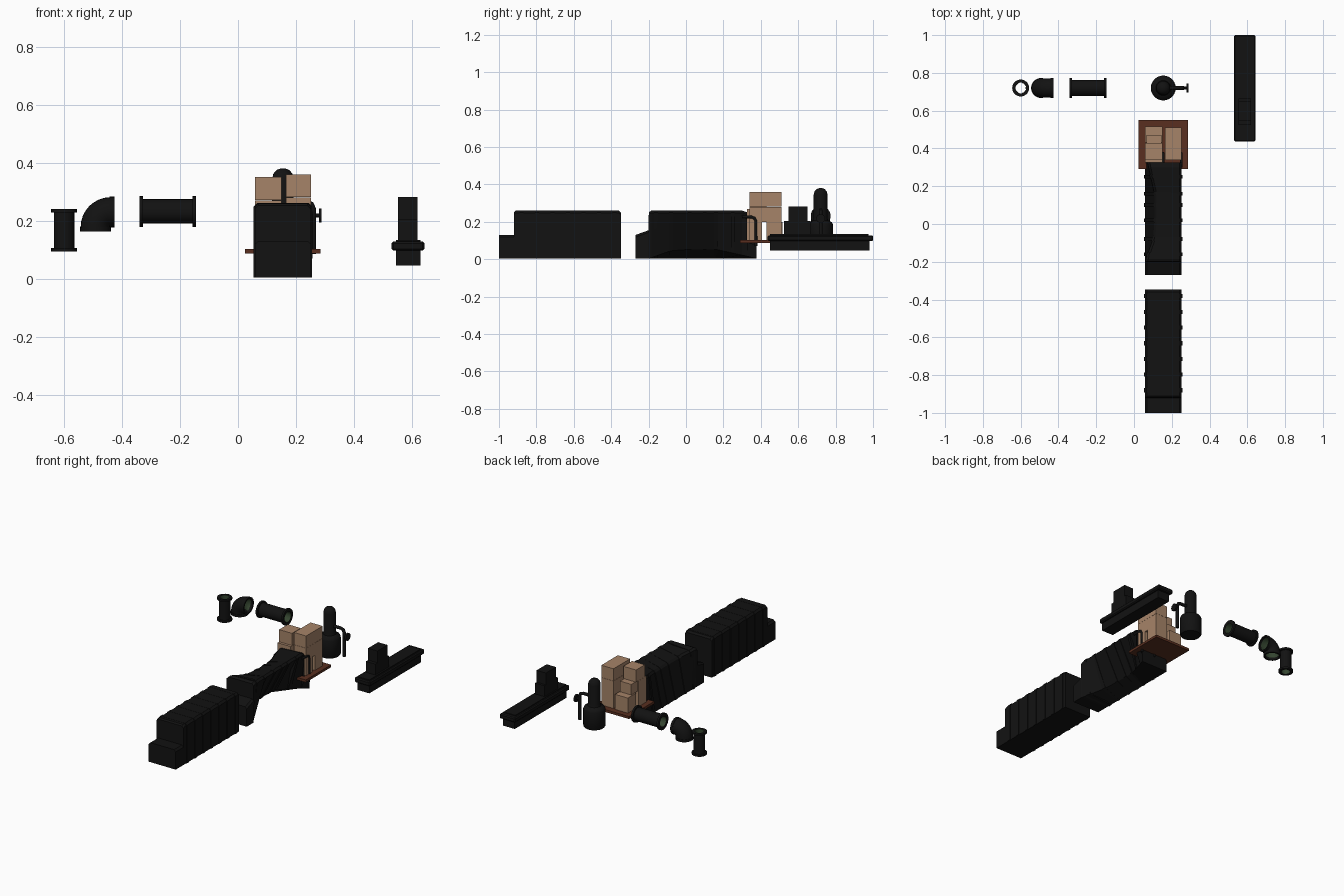
import bpy, bmesh, math
from mathutils import Vector

if "Cube" in bpy.data.objects:
    bpy.data.objects.remove(bpy.data.objects["Cube"])


def mat(name, col):
    m = bpy.data.materials.new(name)
    m.diffuse_color = (*col, 1)
    m.use_nodes = True
    m.node_tree.nodes["Principled BSDF"].inputs["Base Color"].default_value = m.diffuse_color
    return m


DARK = mat("dark_metal", (0.006, 0.006, 0.006))
GREEN = mat("pipe_inside", (0.035, 0.06, 0.03))
WOOD = mat("pallet_wood", (0.10, 0.028, 0.014))
CARD = mat("cardboard", (0.38, 0.23, 0.14))


def finish(name, bm, m, smooth=False):
    bmesh.ops.recalc_face_normals(bm, faces=bm.faces)
    me = bpy.data.meshes.new(name)
    bm.to_mesh(me)
    bm.free()
    me.materials.append(m)
    ob = bpy.data.objects.new(name, me)
    bpy.context.collection.objects.link(ob)
    if smooth:
        bpy.ops.object.select_all(action='DESELECT')
        ob.select_set(True)
        bpy.context.view_layer.objects.active = ob
        bpy.ops.object.shade_smooth_by_angle(angle=math.radians(40))
    return ob


def box(name, x, y, z, m=DARK, bevel=0):
    bm = bmesh.new()
    bmesh.ops.create_cube(bm, size=1)
    for v in bm.verts:
        v.co = Vector([(r[0] + r[1]) / 2 + c * (r[1] - r[0]) for r, c in zip((x, y, z), v.co)])
    if bevel:
        bmesh.ops.bevel(bm, geom=bm.edges[:], offset=bevel, segments=1, affect='EDGES')
    return finish(name, bm, m)


def skin(bm, rings, caps=True, closed=False):
    vs = [[bm.verts.new(p) for p in r] for r in rings]
    n = len(vs[0])
    for a, b in zip(vs, vs[1:] + (vs[:1] if closed else [])):
        for i in range(n):
            bm.faces.new((a[i], a[(i + 1) % n], b[(i + 1) % n], b[i]))
    if caps and not closed:
        bm.faces.new(vs[0])
        bm.faces.new(vs[-1])


def lathe(name, prof, origin, axis='Z', m=DARK, n=24, closed=False):
    # profile of (radius, height) turned about an axis
    bm = bmesh.new()
    rings = []
    for r, h in prof:
        ring = []
        for i in range(n):
            a = 2 * math.pi * i / n
            c, s = r * math.cos(a), r * math.sin(a)
            ring.append(Vector(origin) + Vector((c, s, h) if axis == 'Z' else (h, c, s)))
        rings.append(ring)
    skin(bm, rings, closed=closed)
    return finish(name, bm, m, True)


def tube(name, pts, r, n=10, m=DARK):
    # swept round bar in a plane
    bm = bmesh.new()
    pts = [Vector(p) for p in pts]
    plane = Vector((0, 0, 0))
    for i in range(1, len(pts) - 1):
        plane += (pts[i] - pts[i - 1]).cross(pts[i + 1] - pts[i])
    side = plane.normalized()
    rings = []
    for i, p in enumerate(pts):
        t = (pts[min(i + 1, len(pts) - 1)] - pts[max(i - 1, 0)]).normalized()
        u = t.cross(side)
        rings.append([p + r * (u * math.cos(2 * math.pi * k / n) + side * math.sin(2 * math.pi * k / n))
                      for k in range(n)])
    skin(bm, rings)
    return finish(name, bm, m, True)


def hull(name, stations, dent, inflate=0.0):
    # lofted machine casing with chamfered top; dent(y) crushes opposite corners
    bm = bmesh.new()
    rings = []
    for y, top in stations:
        t = dent(y)
        g = inflate
        l, r, c = 0.058 - g, 0.252 + g, 0.012
        br = (r - 0.10 * t, 0.003 + 0.05 * t)
        tl = (l + 0.05 * t, top + g - 0.03 * t)
        sec = [(l, 0.003), br, (r, top + g - c), (r - c, top + g), (tl[0] + c, tl[1]), (tl[0], tl[1] - c)]
        rings.append([(x, y, z) for x, z in sec])
    skin(bm, rings)
    return finish(name, bm, DARK)


def no_dent(y):
    return 0


def crush(y):
    keys = [(-0.2, 0), (-0.08, 0.85), (0.02, 1), (0.16, 1), (0.33, 0.25), (0.38, 0)]
    for (a, u), (b, v) in zip(keys, keys[1:]):
        if a <= y <= b:
            return u + (v - u) * (y - a) / (b - a)
    return 0


# intact casing with low front step
hull("intact_casing", [(-1, .13), (-.92, .13), (-.919, .252), (-.91, .26), (-.36, .26), (-.348, .25)], no_dent)
for i in range(7):
    y = -0.88 + i * 0.083
    hull("intact_casing_rib", [(y - .011, .257), (y + .011, .257)], no_dent, .004)

# crushed casing with sloped front and low rear shelf
hull("crushed_casing", [(-.27, .13), (-.2, .155), (-.199, .252), (-.185, .26), (-.08, .26), (.02, .26),
                        (.16, .26), (.30, .26), (.325, .252), (.326, .1), (.378, .09)], crush)
for y in (-.16, -.08, .02, .1, .16, .25):
    hull("crushed_casing_rib", [(y - .01, .257), (y + .01, .257)], crush, .004)
for x in (0.155, 0.25):
    tube("rear_handrail", [(x, .3, .228), (x, .35, .226), (x, .365, .22), (x, .373, .205), (x, .374, .07)], .008)

# pallet and cartons
box("pallet", (.025, .285), (.29, .55), (.086, .102), WOOD)
cartons = [((.165, .252), (.34, .405), (.102, .28)), ((.165, .252), (.43, .51), (.102, .28)),
           ((.165, .252), (.34, .51), (.281, .36)), ((.165, .252), (.405, .43), (.2, .28)),
           ((.058, .15), (.325, .405), (.102, .27)), ((.058, .15), (.34, .43), (.271, .35)),
           ((.058, .15), (.432, .515), (.102, .2)), ((.065, .145), (.406, .47), (.201, .27))]
for x, y, z in cartons:
    box("carton", x, y, z, CARD)

# tank with wide base, domed neck, side pipe and valve
T = (.155, .72, 0)
lathe("tank", [(.06, .07), (.066, .078), (.066, .185), (.06, .198), (.04, .208), (.037, .22), (.037, .345),
               (.033, .362), (.022, .375), (.008, .38)], T)
tube("tank_side_pipe", [(.18, .72, .262), (.235, .72, .262), (.253, .72, .256), (.26, .72, .24), (.26, .72, .085)], .010)
lathe("tank_valve_stem", [(.007, 0), (.007, .03)], (.255, .72, .218), 'X', n=10)
lathe("tank_valve_wheel", [(.024, 0), (.024, .01)], (.279, .72, .218), 'X', n=16)


def pipe(name, origin, axis, length, r, fr):
    # hollow pipe with a flange at each end
    h, w, k = length / 2, .012, r * .82
    lathe(name, [(k, -h), (fr, -h), (fr, -h + w), (r, -h + w), (r, h - w), (fr, h - w), (fr, h), (k, h)],
          origin, axis, closed=True)
    lathe(name + "_lining", [(k - .001, -h + .001), (k - .001, h - .001), (k - .002, h - .001), (k - .002, -h + .001)],
          origin, axis, GREEN, closed=True)


pipe("straight_pipe", (-.243, .72, .232), 'X', .195, .042, .053)
pipe("short_pipe", (-.60, .72, .167), 'Z', .148, .035, .045)

# elbow: hollow quarter bend with two flanges
for nm, r, m in (("elbow_pipe", .051, DARK), ("elbow_pipe_lining", .043, GREEN)):
    bm = bmesh.new()
    rings = []
    for i in range(9):
        a = math.pi - math.pi / 2 * i / 8
        d = Vector((math.cos(a), 0, math.sin(a)))
        rings.append([Vector((-.44, .72, .178)) + d * (.052 + r * math.cos(b)) + Vector((0, r * math.sin(b), 0))
                      for b in [2 * math.pi * k / 24 for k in range(24)]])
    skin(bm, rings, caps=False)
    finish(nm, bm, m, True)
ring = [(.043, 0), (.053, 0), (.053, .016), (.043, .016)]
lathe("elbow_bottom_flange", ring, (-.492, .72, .162), closed=True)
lathe("elbow_side_flange", ring, (-.443, .72, .23), 'X', closed=True)

# long bench machine: keel, deck and stepped column
box("bench_keel", (.546, .63), (.45, .98), (.046, .097))
box("bench_deck", (.53, .643), (.437, 1.0), (.097, .128), bevel=.006)
box("bench_deck_top", (.545, .63), (.45, .975), (.126, .134))
box("bench_column_step", (.553, .62), (.525, .665), (.13, .205))
box("bench_column", (.553, .62), (.547, .65), (.13, .282))
